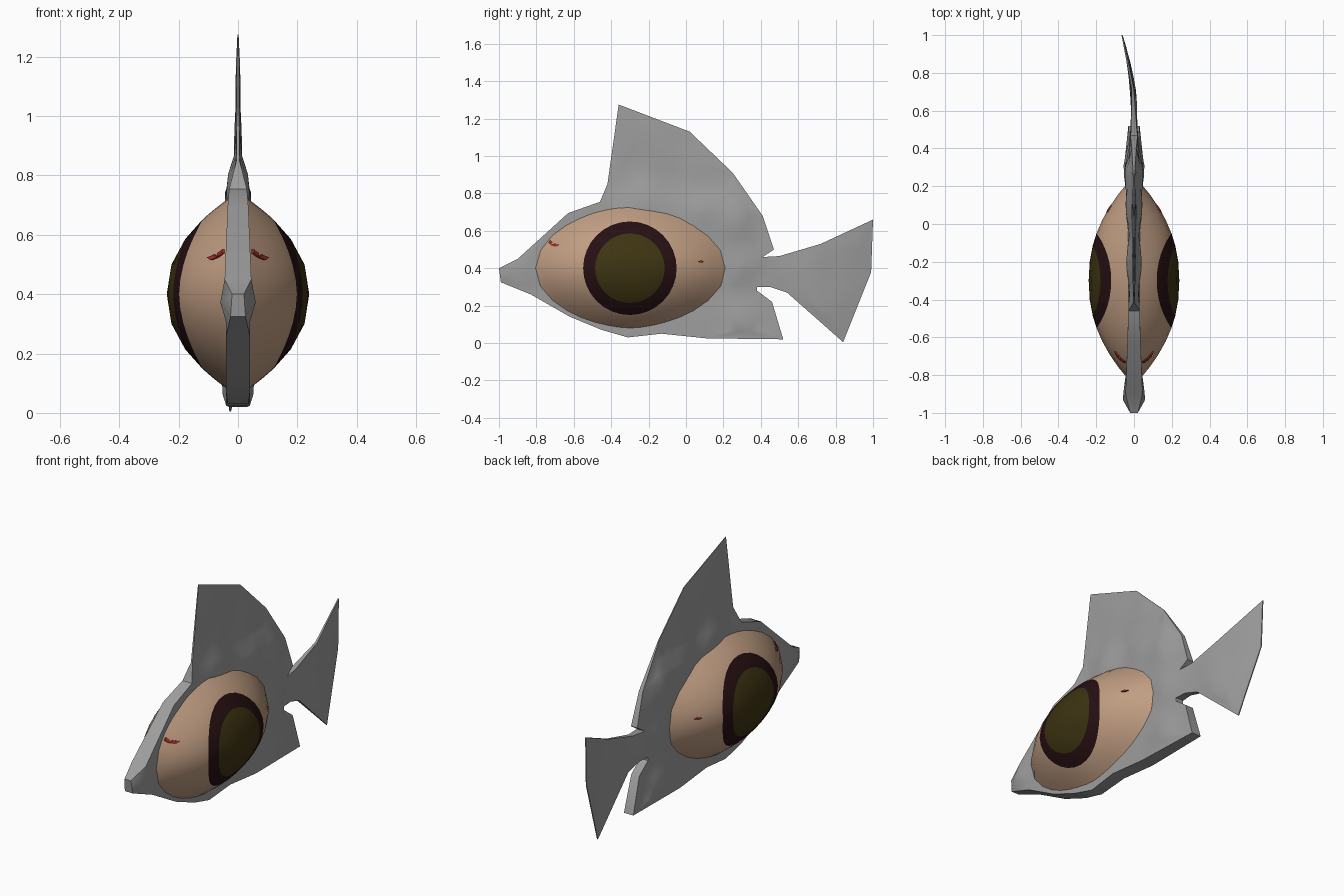
import bpy, bmesh, math
from mathutils import Vector
from mathutils.geometry import delaunay_2d_cdt

if "Cube" in bpy.data.objects:
    bpy.data.objects.remove(bpy.data.objects["Cube"])


def material(name, rgb):
    m = bpy.data.materials.new(name)
    m.diffuse_color = (*rgb, 1)
    m.use_nodes = True
    m.node_tree.nodes["Principled BSDF"].inputs["Base Color"].default_value = m.diffuse_color
    return m


GREY = material("grey", (0.34, 0.34, 0.34))
PEACH = material("peach", (0.53, 0.34, 0.225))
DARK = material("dark_brown", (0.019, 0.005, 0.006))
OLIVE = material("olive", (0.048, 0.034, 0.006))
RED = material("red", (0.33, 0.025, 0.018))


def finish(bm, name, mats, angle=40):
    bmesh.ops.recalc_face_normals(bm, faces=bm.faces)
    me = bpy.data.meshes.new(name)
    bm.to_mesh(me)
    bm.free()
    ob = bpy.data.objects.new(name, me)
    bpy.context.collection.objects.link(ob)
    for m in mats:
        me.materials.append(m)
    bpy.ops.object.select_all(action='DESELECT')
    bpy.context.view_layer.objects.active = ob
    ob.select_set(True)
    bpy.ops.object.shade_smooth_by_angle(angle=math.radians(angle))
    return ob


# Side outline of body and fins: y, z, half thickness
OUTLINE = [
    (-1, .40, .02), (-.99, .325, .025), (-.83, .26, .04), (-.62, .14, .04),
    (-.45, .07, .04), (-.31, .03, .035), (-.13, .05, .04), (.11, .025, .04),
    (.52, .02, .03), (.46, .22, .025), (.38, .28, .025), (.38, .30, .025),
    (.45, .30, .02), (.54, .27, .012), (.84, .005, .003), (.99, .38, .003),
    (1.0, .66, .003), (.72, .53, .006), (.5, .465, .015), (.41, .46, .025),
    (.47, .50, .02), (.41, .68, .012), (.25, .91, .003), (.02, 1.13, .002),
    (-.36, 1.275, .002), (-.42, .85, .005), (-.46, .755, .03),
    (-.63, .695, .035), (-.9, .45, .045)]
# Extra thickness samples inside the outline
INNER = [(-.92, .37, .06), (-.3, .4, .04), (.3, .4, .05), (.27, .65, .05),
         (.3, .12, .055), (-.2, .74, .04), (.1, .72, .045), (-.3, .95, .003),
         (-.1, .88, .006), (.1, .85, .012), (.8, .4, .006), (.62, .4, .016)]


def half(y, z):
    num = den = 0
    for a, b, h in OUTLINE + INNER:
        w = 1 / (((y - a) ** 2 + (z - b) ** 2) ** 1.5 + 1e-6)
        num += w * h
        den += w
    return num / den


def bend(y):  # the tail swings to one side
    return -0.063 * (max(0, y - .62) / .38) ** 1.6


def inside(y, z):
    hit, n = False, len(OUTLINE)
    for i in range(n):
        a, b = OUTLINE[i], OUTLINE[(i + 1) % n]
        if (a[1] > z) != (b[1] > z) and y < a[0] + (z - a[1]) * (b[0] - a[0]) / (b[1] - a[1]):
            hit = not hit
        d = Vector((b[0] - a[0], b[1] - a[1]))
        p = Vector((y - a[0], z - a[1]))
        t = min(1, max(0, p.dot(d) / d.length_squared))
        if (p - d * t).length < .025:
            return False
    return hit


# Body plate with fins and tail
pts = [Vector(p[:2]) for p in OUTLINE]
n = len(pts)
for i in range(-16, 17):
    for j in range(1, 21):
        y, z = (i + .5 * (j % 2)) * .062, j * .062
        if inside(y, z):
            pts.append(Vector((y, z)))
vs, _, tris, *_ = delaunay_2d_cdt(pts, [(i, (i + 1) % n) for i in range(n)], [], 1, 1e-5)
bm = bmesh.new()
sides = [[bm.verts.new((bend(v.x) + s * half(v.x, v.y), v.x, v.y)) for v in vs] for s in (1, -1)]
edges = {}
for t in tris:
    bm.faces.new([sides[0][k] for k in t])
    bm.faces.new([sides[1][k] for k in reversed(t)])
    for k in range(len(t)):
        e = (t[k], t[(k + 1) % len(t)])
        edges.setdefault(tuple(sorted(e)), []).append(e)
for use in edges.values():
    if len(use) == 1:  # rim faces joining both sides
        a, b = use[0]
        bm.faces.new((sides[0][b], sides[0][a], sides[1][a], sides[1][b]))
bmesh.ops.delete(bm, geom=[v for v in bm.verts if not v.link_faces], context='VERTS')
finish(bm, "body_and_fins", [GREY])

# Bulging eyes: iris circles that blend out to an almond edge
CY, CZ, SEG = -.30, .40, 32


def reach(a):
    c, s = abs(math.cos(a)) / .525, abs(math.sin(a)) / .325
    return (c ** 1.85 + s ** 1.85) ** (-1 / 1.85)


def bulge(y, z):
    y, z = y - CY, z - CZ
    s = math.hypot(y, z) / reach(math.atan2(z, y))
    return .028 + .212 * (1 - s ** 2.2)


def eye_ring(k, a):
    if k < 3:
        r = (.10, .186, .25)[k]
    else:
        r = .25 + (reach(a) - .25) * (k - 2) / 4
    y, z = CY + r * math.cos(a), CZ + r * math.sin(a)
    return y, z


for side, label in ((1, "right"), (-1, "left")):
    bm = bmesh.new()
    prev, centre = None, bm.verts.new((side * .24, CY, CZ))
    for k in range(7):
        ring = []
        for i in range(SEG):
            y, z = eye_ring(k, 2 * math.pi * i / SEG)
            ring.append(bm.verts.new((side * bulge(y, z), y, z)))
        for i in range(SEG):
            j = (i + 1) % SEG
            loop = (prev[i], ring[i], ring[j], prev[j]) if prev else (centre, ring[i], ring[j])
            f = bm.faces.new(loop if side > 0 else loop[::-1])
            f.material_index = 2 if k < 2 else 1 if k == 2 else 0
        prev = ring
    bm.faces.new(prev[::-1] if side > 0 else prev)  # hidden base
    finish(bm, label + "_eye", [PEACH, DARK, OLIVE])

    # Small red flecks lying on the eye: centre y, z, half length, half height
    bm = bmesh.new()
    for y, z, l, h in ((-.725, .538, .012, .013), (-.70, .524, .025, .009), (.08, .435, .018, .007)):
        quad = [(y - l, z), (y, z - h), (y + l, z), (y, z + h)]
        vq = [bm.verts.new((side * (bulge(a, b) + .005), a, b)) for a, b in quad]
        vb = [bm.verts.new((side * (bulge(a, b) - .003), a, b)) for a, b in quad]
        bm.faces.new(vq)
        bm.faces.new(vb[::-1])
        for i in range(4):
            j = (i + 1) % 4
            bm.faces.new((vq[j], vq[i], vb[i], vb[j]))
    finish(bm, label + "_red_flecks", [RED])
